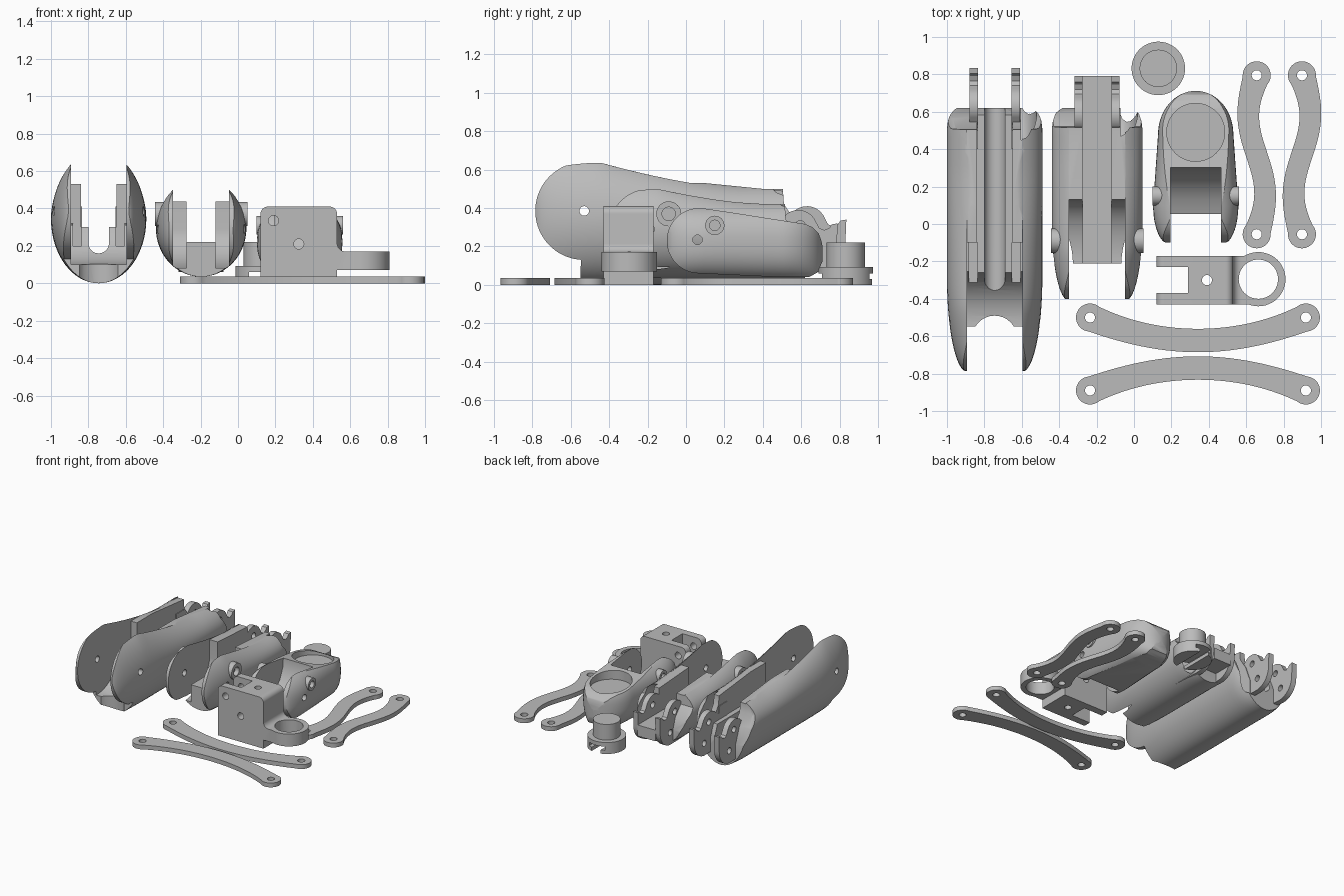
import bpy, bmesh
from math import sin, cos, pi, radians, sqrt
from mathutils import Vector

cube = bpy.data.objects.get("Cube")
if cube:
    bpy.data.objects.remove(cube, do_unlink=True)

grey = bpy.data.materials.new("plain grey")
grey.use_nodes = True
COLOUR = (0.5, 0.5, 0.5, 1)
grey.diffuse_color = COLOUR
grey.node_tree.nodes["Principled BSDF"].inputs["Base Color"].default_value = COLOUR


def finish(name, bm):
    bmesh.ops.recalc_face_normals(bm, faces=bm.faces)
    me = bpy.data.meshes.new(name)
    bm.to_mesh(me)
    bm.free()
    me.materials.append(grey)
    ob = bpy.data.objects.new(name, me)
    bpy.context.collection.objects.link(ob)
    return ob


def prism(name, pts, axis, lo, hi):
    """Extrude a 2D outline along an axis; the other two axes keep their order."""
    k = "xyz".index(axis)

    def place(p, d):
        c = list(p)
        c.insert(k, d)
        return c
    bm = bmesh.new()
    face = bm.faces.new([bm.verts.new(place(p, lo)) for p in pts])
    ext = bmesh.ops.extrude_face_region(bm, geom=[face])
    move = Vector(place((0, 0), hi - lo))
    bmesh.ops.translate(bm, vec=move, verts=[g for g in ext["geom"] if isinstance(g, bmesh.types.BMVert)])
    return finish(name, bm)


def arc(cx, cy, r, a0=0, a1=360, n=32):
    last = n if a1 - a0 == 360 else n - 1
    return [(cx + r * cos(radians(a0 + (a1 - a0) * i / last)),
             cy + r * sin(radians(a0 + (a1 - a0) * i / last))) for i in range(n)]


def rect(a0, a1, b0, b1):
    return [(a0, b0), (a1, b0), (a1, b1), (a0, b1)]


def boolean(ob, tool, op="DIFFERENCE"):
    mod = ob.modifiers.new("bool", "BOOLEAN")
    mod.operation, mod.solver, mod.object = op, "EXACT", tool
    bpy.context.view_layer.objects.active = ob
    bpy.ops.object.modifier_apply(modifier=mod.name)
    bpy.data.objects.remove(tool, do_unlink=True)


def cut(ob, pts, axis, lo, hi):
    boolean(ob, prism("cutter", pts, axis, lo, hi))


def add(ob, pts, axis, lo, hi):
    boolean(ob, prism("addition", pts, axis, lo, hi), "UNION")


def loft(name, cx, cz, down, up, ys, width, power=2.0, n=64):
    """Superellipse sections along y; up and width are functions of y."""
    bm = bmesh.new()
    rings = []
    for y in ys:
        ring = []
        for i in range(n):
            c, s = cos(2 * pi * i / n), sin(2 * pi * i / n)
            e = 2 / power
            ring.append(bm.verts.new((cx + width(y) * abs(c) ** e * (1 if c > 0 else -1), y,
                                      cz + abs(s) ** e * (up(y) if s > 0 else -down))))
        rings.append(ring)
    for r, q in zip(rings, rings[1:]):
        for i in range(n):
            bm.faces.new((r[i], r[(i + 1) % n], q[(i + 1) % n], q[i]))
    bm.faces.new(rings[0])
    bm.faces.new(rings[-1])
    return finish(name, bm)


def span(a, b, n):
    return [a + (b - a) * i / (n - 1) for i in range(n)]


def half_dome(cx, y, z, side, size):
    """Half ellipsoid whose flat side faces the middle of the part."""
    bm = bmesh.new()
    bmesh.ops.create_uvsphere(bm, u_segments=32, v_segments=17, radius=1)
    bmesh.ops.bisect_plane(bm, geom=bm.verts[:] + bm.edges[:] + bm.faces[:], plane_co=(.001, 0, 0),
                           plane_no=(1, 0, 0), clear_inner=True)
    bmesh.ops.holes_fill(bm, edges=bm.edges[:])
    for v in bm.verts:
        v.co = (cx + side * v.co.x * size[0], y + v.co.y * size[1], z + v.co.z * size[2])
    return finish("cutter", bm)


LUG = [(.4, .09), (.4, .41), (.5, .41), (.515, .35)] + arc(.63, .31, .1, 140, 20, 10) + [
    (.74, .315), (.765, .305), (.79, .315), (.805, .335), (.835, .34)] + arc(.69, .22, .14, 0, -90, 12)


def lugs(name, cx, inner, outer, dy, dz):
    for side, label in ((1, "left"), (-1, "right")):
        lo, hi = sorted((cx + side * inner, cx + side * outer))
        ob = prism(f"{name}_rear_lug_{label}", [(y + dy, z + dz) for y, z in LUG], "x", lo, hi)
        for y, z in ((.7, .18), (.64, .33)):
            cut(ob, arc(y + dy, z + dz, .025, n=20), "x", lo - .1, hi + .1)


def taper(front, back, thin, full):
    """Half width: rounded at the front, slightly drawn in at the rear."""
    def width(y):
        t = min(1, max(0, (back - y) / (back - front)))
        return thin + (full - thin) * sqrt(1 - t * t) - .03 * (max(0, y - .5) / .12) ** 2
    return width


def crown(high, low, start, end, cz, inner, width):
    """Upper height so that the inner top edge falls from high to low along y."""
    def up(y):
        t = min(1, max(0, (end - y) / (end - start)))
        top = low + (high - low) * t ** 1.5
        return (top - cz) / sqrt(1 - (inner / max(width(max(y, start)), inner + .02)) ** 2)
    return up


def cheek_hole(ob, cx, y, z):
    cut(ob, arc(y, z, .025, n=20), "x", cx - .4, cx + .4)


# Large finger segment
X = -.745
ys = [-.79 + .5 * (1 - cos(pi / 2 * i / 16)) for i in range(17)] + span(-.25, .63, 23)
wide = taper(-.79, -.29, .148, .255)
large = loft("large_segment", X, .345, .345, crown(.638, .5, -.45, .3, .345, .148, wide), ys, wide)
side = arc(-.53, .385, .255, 266, 90, 40) + [
    (-.45, .645), (-.2, .63), (0, .6), (.3, .58), (.5, .56), (.51, .42), (.57, .33), (.62, .2), (.62, -.1), (-.55, -.1)]
boolean(large, prism("outline", side, "x", -2, 1), "INTERSECT")
cut(large, arc(-.53, .385, .285, 180, 345, 28) + [(-.1, .32), (-.1, 1), (-1, 1)], "x", X - .148, X + .148)
cut(large, [(X - .095, 1), (X - .095, .3), (X - .055, .3)] + arc(X, .215, .055, 180, 360, 16)
    + [(X + .055, .3), (X + .095, .3), (X + .095, 1)], "y", -1, 1)
cut(large, [(-1, .53), (.1, .53), (.5, .49), (1, .49), (1, 1), (-1, 1)], "x", X - .148, X + .148)
cut(large, arc(X, -.61, .12), "z", -.1, .2)
for s in (-1, 1):
    cut(large, rect(*sorted((X + s * .092, X + s * .138)), -.45, -.1), "z", .2, .6)
    boolean(large, half_dome(X + s * .14, .68, .33, s, (.09, .31, .25)))
cheek_hole(large, X, -.53, .385)
lugs("large", X, .09, .135, 0, 0)

# Middle finger segment
X = -.197
ys = [-.41 + .41 * (1 - cos(pi / 2 * i / 16)) for i in range(17)] + span(.03, .63, 16)
wide = taper(-.41, 0, .152, .242)
middle = loft("middle_segment", X, .295, .26, crown(.5, .42, -.15, .4, .295, .15, wide), ys, wide)
side = arc(-.19, .29, .21, 262, 90, 40) + [
    (-.1, .52), (.3, .5), (.51, .49), (.52, .34), (.59, .26), (.62, .17), (.62, -.1), (-.215, -.1)]
boolean(middle, prism("outline", side, "x", -2, 1), "INTERSECT")
for s in (-1, 1):
    add(middle, arc(-.09, .37, .065), "x", *sorted((X + s * .16, X + s * .247)))
    cut(middle, arc(-.09, .37, .035), "x", *sorted((X + s * .21, X + s * .3)))
    pocket = [(-.19 + y * .32, .29 + z * .21) for y, z in arc(0, 0, 1, 180, 360, 28)]
    cut(middle, pocket + [(.13, 1), (-1, 1), (-1, .29)], "x", *sorted((X + s * .078, X + s * .15)))
    boolean(middle, half_dome(X + s * .125, .66, .27, s, (.095, .28, .2)))
cut(middle, rect(X - .078, X + .078, .22, 1), "y", -1, 1)
cut(middle, [(-1, .44), (.1, .44), (.5, .415), (1, .415), (1, 1), (-1, 1)], "x", X - .15, X + .15)
cut(middle, rect(X - .15, X + .15, -1, -.21), "z", -.1, 1)
cheek_hole(middle, X, -.19, .29)
prism("middle_rear_floor", rect(X - .08, X + .08, .5, .79), "z", .13, .22)
lugs("middle", X, .078, .12, -.045, -.02)

# Fingertip
X = .33


def tip_width(y):
    if y < .1:
        return taper(-.11, .1, .14, .228)(y)
    if y < .48:
        return .228 - (y - .1) * .07
    return .2014 * sqrt(max(.001, 1 - ((y - .48) / .232) ** 2))


def tip_up(y):
    return .205 - .06 * (max(0, y - .48) / .232) ** 2


ys = span(-.11, .1, 12) + span(.2, .48, 4) + [.48 + .232 * sin(pi / 2 * i / 14) for i in range(1, 15)]
tip = loft("fingertip", X, .22, .205, tip_up, ys, tip_width, 2.4)
side = arc(.07, .23, .17, 268, 85, 36) + [
    (.25, .375), (.45, .343), (.62, .317), (.66, .3), (.69, .27), (.705, .23), (.715, .18), (.71, .12),
    (.685, .065), (.64, .04), (.5, .04)]
boolean(tip, prism("outline", side, "x", -1, 1), "INTERSECT")
for s in (-1, 1):
    add(tip, arc(.15, .31, .05), "x", *sorted((X + s * .15, X + s * .232)))
    cut(tip, arc(.15, .31, .027), "x", *sorted((X + s * .2, X + s * .3)))
cut(tip, [(-.3, -.1), (.05, -.1), (.05, .06), (.13, .09), (.2, .14), (.26, .21), (.3, .3), (.31, .5), (-.3, .5)],
    "x", X - .135, X + .135)
cut(tip, arc(X, .49, .155, n=48), "z", .285, .6)
cheek_hole(tip, X, .06, .235)

# Fingertip plug with a keyed slot underneath
plug = prism("fingertip_plug", arc(.13, .832, .143, n=48), "z", 0, .093)
add(plug, arc(.13, .832, .1, n=48), "z", .05, .22)
cut(plug, rect(.09, .17, -.1, .04), "y", .5, 1.2)
cut(plug, rect(.06, .2, .03, .06), "y", .5, 1.2)

# Motor bracket with ring
profile = [(.12, 0), (.53, 0), (.53, .07), (.665, .07), (.665, .17)] + arc(.575, .215, .045, 270, 180, 10) \
    + arc(.49, .37, .04, 0, 90, 10) + arc(.16, .37, .04, 90, 180, 10)
bracket = prism("bracket", profile, "y", -.43, -.17)
add(bracket, arc(.665, -.295, .145, n=48), "z", .07, .17)
cut(bracket, arc(.665, -.295, .105, n=48), "z", -.1, .3)
cut(bracket, rect(.0, .29, -.37, -.23), "z", -.1, 1)
cut(bracket, arc(.39, -.3, .027, n=24), "z", -.1, 1)
for x, z in ((.19, .335), (.325, .21)):
    cut(bracket, arc(x, z, .027, n=24), "y", -1, 0)


# Flat links that widen into rounded eyes
def link(name, path, mid):
    left, right = [], []
    last = len(path) - 1
    for i, p in enumerate(path):
        d = (Vector(path[min(i + 1, last)]) - Vector(path[max(i - 1, 0)])).normalized()
        half = mid + (.073 - mid) * abs(2 * i / last - 1) ** 4
        left.append((p[0] - d.y * half, p[1] + d.x * half))
        right.append((p[0] + d.y * half, p[1] - d.x * half))
    ob = prism(name, left + right[::-1], "z", 0, .035)
    for end in (path[0], path[-1]):
        add(ob, arc(*end, .075, n=40), "z", 0, .035)
        cut(ob, arc(*end, .027, n=24), "z", -.1, .1)


for name, y0, bow in (("long_link_back", -.5, -.123), ("long_link_front", -.89, .12)):
    link(name, [(.342 + .577 * t, y0 + bow * (1 - t * t)) for t in span(-1, 1, 29)], .0625)
for name, m in (("bent_link_right", -1), ("bent_link_left", 1)):
    link(name, [(.777 + m * (.121 + .045 * sin(2 * pi * t)), .795 - .85 * t) for t in span(0, 1, 33)], .057)

# Smooth the curved surfaces, keep the edges crisp
bpy.ops.object.select_all(action="DESELECT")
for ob in bpy.context.collection.objects:
    if ob.type == "MESH":
        ob.select_set(True)
        bpy.context.view_layer.objects.active = ob
bpy.ops.object.shade_smooth_by_angle(angle=radians(30))
